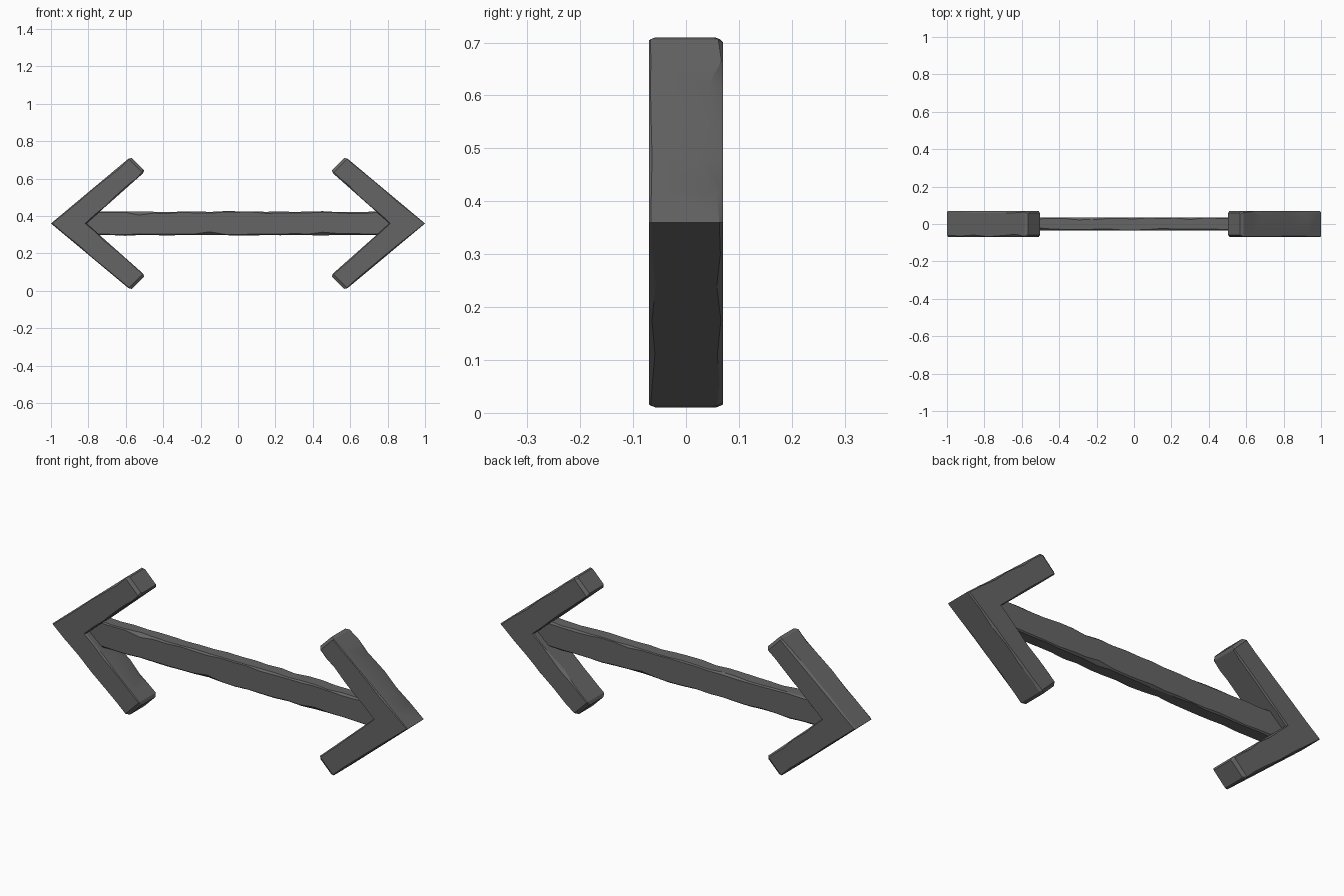
import bpy, bmesh, math, random
from mathutils import Vector

if "Cube" in bpy.data.objects:
    bpy.data.objects.remove(bpy.data.objects["Cube"])

random.seed(4)
stone = bpy.data.materials.new("dark grey stone")
stone.use_nodes = True
grey = (0.13, 0.13, 0.13, 1)
stone.diffuse_color = grey
stone.node_tree.nodes["Principled BSDF"].inputs["Base Color"].default_value = grey

MID = 0.36  # height of the arrow's axis


def section(outer, inner, half, wear, dents):
    """Rectangle across the bar whose four corners are chipped by varying amounts."""
    across = (inner - outer).normalized()
    ring = []
    corners = [(outer, -1, 1), (inner, -1, -1), (inner, 1, -1), (outer, 1, 1)]
    for i, (p, side, inward) in enumerate(corners):
        cut = wear * random.uniform(0.5, 1.5)
        w, d = dents.get(i, (cut, cut * random.uniform(0.6, 1.6)))
        on_side = p + Vector((0, side * (half - d), 0))
        on_face = p + across * inward * w + Vector((0, side * half, 0))
        ring += [on_face, on_side] if i % 2 else [on_side, on_face]
    return ring


def loft(name, rings):
    bm = bmesh.new()
    loops = [[bm.verts.new(p) for p in ring] for ring in rings]
    for a, b in zip(loops, loops[1:]):
        for i in range(len(a)):
            j = (i + 1) % len(a)
            bm.faces.new((a[i], a[j], b[j], b[i]))
    bm.faces.new(loops[0])
    bm.faces.new(loops[-1])
    bmesh.ops.recalc_face_normals(bm, faces=bm.faces)
    mesh = bpy.data.meshes.new(name)
    bm.to_mesh(mesh)
    bm.free()
    mesh.materials.append(stone)
    obj = bpy.data.objects.new(name, mesh)
    bpy.context.collection.objects.link(obj)
    bpy.ops.object.select_all(action='DESELECT')
    obj.select_set(True)
    bpy.context.view_layer.objects.active = obj
    bpy.ops.object.shade_smooth_by_angle(angle=math.radians(25))


def shrink(ring, amount, scale):
    """End cap ring pulled in to round off the end."""
    c = sum(ring, Vector()) / len(ring)
    return [c + (p - c) * scale + amount for p in ring]


def arrow_head(name, sx, dents):
    rings = []
    steps = [-1, -0.86, -0.7, -0.52, -0.34, -0.17, 0, 0.17, 0.34, 0.52, 0.73, 0.86, 1]
    for u in steps:
        a = abs(u)
        s = math.copysign(1, u)
        k = min(a, 0.975)
        outer = Vector((sx * (1 - 0.425 * k), 0, MID + s * 0.355 * k))
        inner = Vector((sx * (0.81 - 0.31 * k), 0, MID + s * 0.275 * k))
        rings.append(section(outer, inner, 0.07, 0.006, dents.get(u, {})))
    # Worn ends of both arms
    for end, s in ((0, -1), (-1, 1)):
        cap = shrink(rings[end], Vector((-sx * 0.012, 0, s * 0.01)), 0.84)
        rings.insert(0 if end == 0 else len(rings), cap)
    loft(name, rings)


# Corner order: 0 outer front, 1 inner front, 2 inner back, 3 outer back
arrow_head("left_arrow_head", 1, {
    0.17: {3: (0.008, 0.012)}, 0.34: {3: (0.014, 0.05)},
    0.52: {3: (0.004, 0.02)}, 0.73: {3: (0.012, 0.028)},
    -0.52: {2: (0.012, 0.02)}})
arrow_head("right_arrow_head", -1, {
    -0.34: {2: (0.012, 0.04)}, -0.7: {2: (0.012, 0.03)},
    -0.52: {2: (0.004, 0.012)}, 0.86: {0: (0.01, 0.015)}})

# Weathered shaft joining the heads
rings = []
count = 22
for i in range(count + 1):
    x = -0.83 + 1.66 * i / count
    top = Vector((x, 0, MID + 0.064 + random.uniform(-0.003, 0.002)))
    low = Vector((x, 0, MID - 0.064 + random.uniform(-0.002, 0.003)))
    chips = {}
    if i in (4, 9, 14, 17):
        chips = {i % 4: (0.018, 0.016)}
    rings.append(section(top, low, 0.035, 0.006, chips))
loft("shaft", rings)
